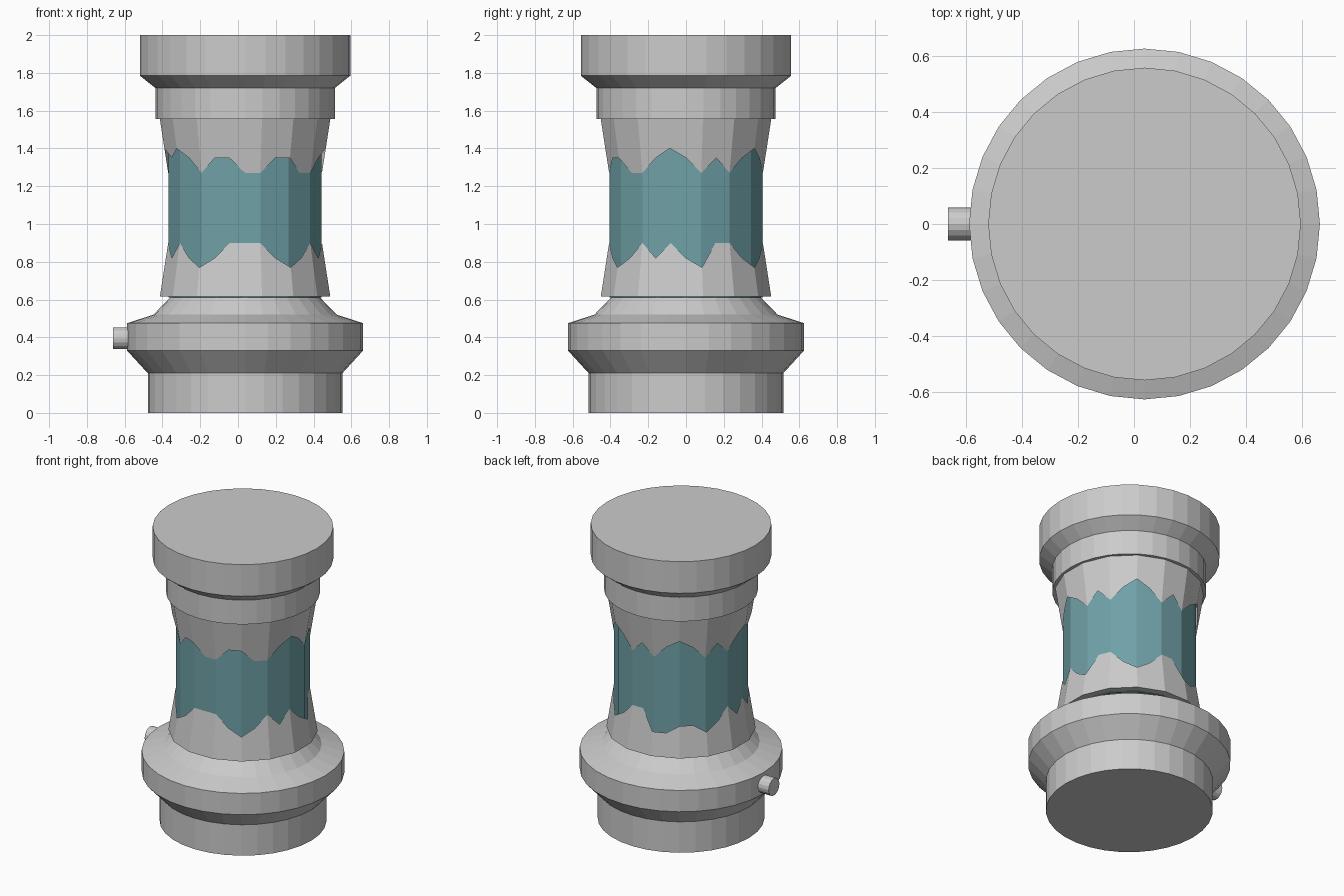
import bpy, bmesh, math
from mathutils import Matrix

if "Cube" in bpy.data.objects:
    bpy.data.objects.remove(bpy.data.objects["Cube"])

CX = 0.0375   # body axis is offset because the peg sticks out on one side
TEAL = bpy.data.materials.new("teal_glass")
TEAL.diffuse_color = (0.16, 0.36, 0.39, 1)
TEAL.use_nodes = True
TEAL.node_tree.nodes["Principled BSDF"].inputs["Base Color"].default_value = TEAL.diffuse_color


def finish(bm, name, mat=None):
    me = bpy.data.meshes.new(name)
    bm.to_mesh(me)
    bm.free()
    ob = bpy.data.objects.new(name, me)
    bpy.context.collection.objects.link(ob)
    if mat:
        me.materials.append(mat)
    return ob


def lathe(name, profile, n=32, offset=0.0, mat=None):
    """Closed solid of revolution from (radius, z) points, bottom to top."""
    bm = bmesh.new()
    rings = []
    for r, z in profile:
        rings.append([bm.verts.new((CX + r * math.cos(2 * math.pi * (i + offset) / n),
                                    r * math.sin(2 * math.pi * (i + offset) / n), z))
                      for i in range(n)])
    for a, b in zip(rings, rings[1:]):
        for i in range(n):
            j = (i + 1) % n
            bm.faces.new((a[i], a[j], b[j], b[i]))
    bm.faces.new(rings[0][::-1])
    bm.faces.new(rings[-1])
    return finish(bm, name, mat)


def sleeve(name, z_wide, z_narrow, heights):
    """Tapered 16-sided shell with a jagged free edge and a flat ledge at the wide end."""
    r_wide, r_narrow = 0.460, 0.415
    bm = bmesh.new()
    inner, wide, jag = [], [], []
    for i, h in enumerate(heights):
        a = -math.pi / 2 + i * math.pi / 16
        flat = 1 if i % 2 else math.cos(math.pi / 16)   # even points lie mid-facet
        t = (h - z_wide) / (z_narrow - z_wide)
        r_jag = r_wide + (r_narrow - r_wide) * t
        for ring, r, z in ((inner, 0.39, z_wide), (wide, r_wide, z_wide), (jag, r_jag, h)):
            ring.append(bm.verts.new((CX + r * flat * math.cos(a), r * flat * math.sin(a), z)))
    up = z_narrow > z_wide
    for a, b in ((inner, wide), (wide, jag)):
        for i in range(32):
            j = (i + 1) % 32
            f = (a[i], a[j], b[j], b[i])
            bm.faces.new(f if up else f[::-1])
    return finish(bm, name)


# Stepped base with wide rim
lathe("base", [(0.515, 0), (0.515, 0.21), (0.625, 0.33), (0.625, 0.475),
               (0.485, 0.52), (0.395, 0.613)])

# Teal glass tube
lathe("glass_tube", [(0.413, 0.612), (0.413, 1.558)], n=16, offset=0.5, mat=TEAL)

# Collar and cap
lathe("cap", [(0.475, 1.555), (0.475, 1.72), (0.557, 1.785), (0.557, 2.0)])

# Jagged sleeves: one letter per edge point (l = low, m = middle, h = high)
LOWER = dict(l=0.77, m=0.82, h=0.90)
UPPER = dict(l=1.27, m=1.35, h=1.40)
sleeve("lower_sleeve", 0.615, 0.90,
       [LOWER[c] for c in "hhmlmhmh" "mlhhmlmh" "hllmmlmh" "mhmhmlmh"])
sleeve("upper_sleeve", 1.555, 1.27,
       [UPPER[c] for c in "llmmllmh" "mlmlmhml" "mlmhmlml" "mhmhmlmm"])

# Side peg
bm = bmesh.new()
bmesh.ops.create_cone(bm, cap_ends=True, segments=16, radius1=0.058, radius2=0.058, depth=0.16,
                      matrix=Matrix.Translation((-0.5825, 0, 0.395)) @ Matrix.Rotation(math.pi / 2, 4, 'Y'))
finish(bm, "side_peg")
